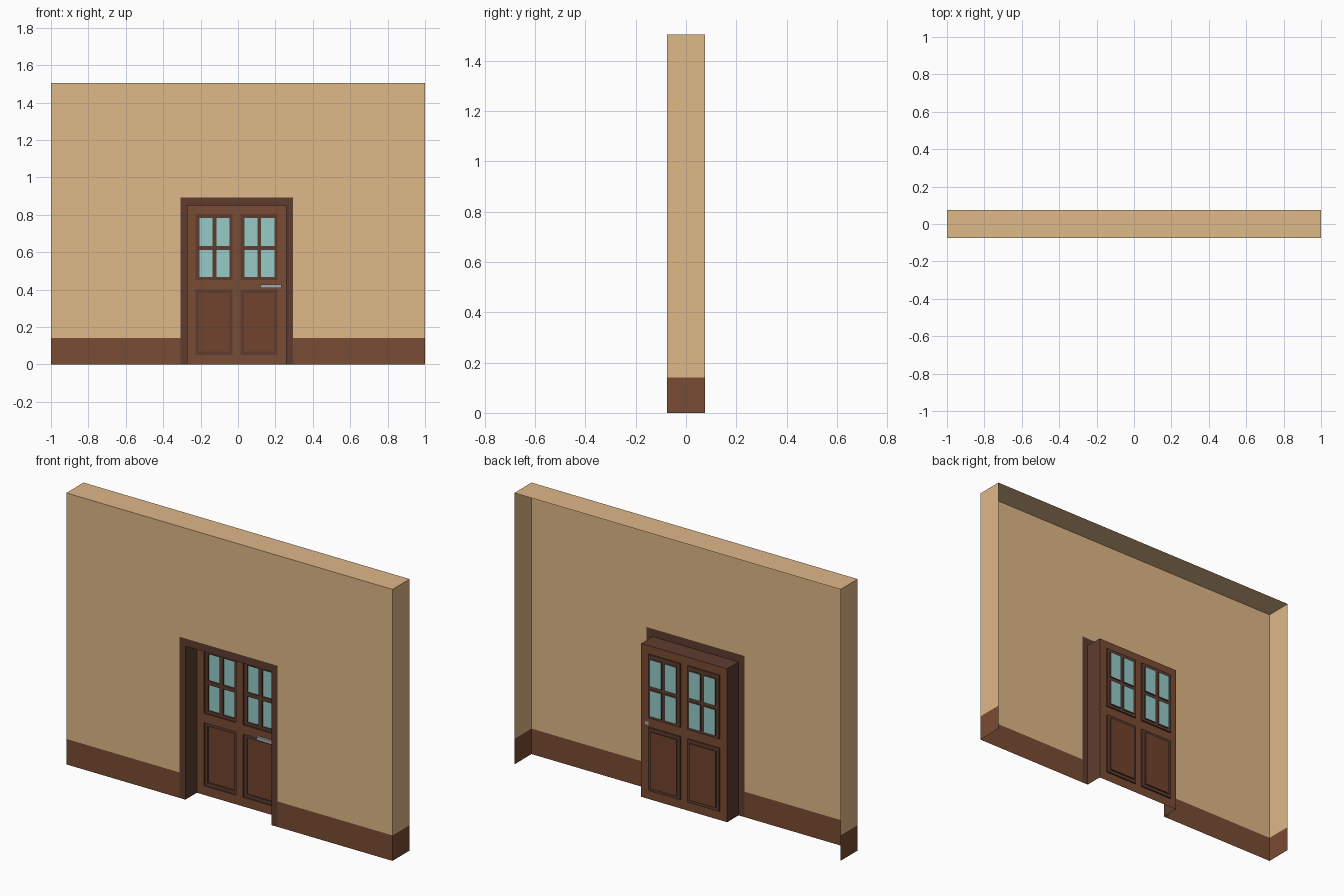
import bpy, bmesh

if "Cube" in bpy.data.objects:
    bpy.data.objects.remove(bpy.data.objects["Cube"])

def material(name, *rgb):
    m = bpy.data.materials.new(name)
    m.diffuse_color = (*rgb, 1)
    m.use_nodes = True
    m.node_tree.nodes["Principled BSDF"].inputs["Base Color"].default_value = m.diffuse_color
    return m

PLASTER = material("plaster", 0.73, 0.479, 0.246)
WOOD = material("wood", 0.195, 0.072, 0.033)
DARK = material("dark_wood", 0.112, 0.046, 0.03)
PANEL = material("panel_wood", 0.165, 0.056, 0.026)
GLASS = material("glass", 0.305, 0.597, 0.578)
METAL = material("metal", 0.4, 0.4, 0.4)

def add(name, mat, build):
    bm = bmesh.new()
    build(bm)
    bmesh.ops.remove_doubles(bm, verts=bm.verts, dist=1e-5)
    me = bpy.data.meshes.new(name)
    bm.to_mesh(me)
    bm.free()
    me.materials.append(mat)
    ob = bpy.data.objects.new(name, me)
    bpy.context.collection.objects.link(ob)

def corners(r, y):
    x0, x1, z0, z1 = r
    return [(x0, y, z0), (x1, y, z0), (x1, y, z1), (x0, y, z1)]

def rect(bm, r, y):
    bm.faces.new([bm.verts.new(c) for c in corners(r, y)])

def ring(bm, r0, y0, r1, y1, sides=(0, 1, 2, 3)):
    # band between two rectangles; sides: bottom, right, top, left
    a, b = corners(r0, y0), corners(r1, y1)
    for i in sides:
        j = (i + 1) % 4
        bm.faces.new([bm.verts.new(c) for c in (a[i], a[j], b[j], b[i])])

def grid(bm, xs, zs, y):
    # sheet with openings in every odd-odd cell
    for i in range(len(xs) - 1):
        for k in range(len(zs) - 1):
            if not (i % 2 and k % 2):
                rect(bm, (xs[i], xs[i + 1], zs[k], zs[k + 1]), y)

def inset(r, d):
    return (r[0] + d, r[1] - d, r[2] + d, r[3] - d)

F, B = -0.075, 0.075          # front and back of the wall shell
D = 0.025                     # plane of the recessed door
SK = 0.141                    # skirting height
H = 1.505
TRIM = (-0.307, 0.294, 0, 0.893)
OPEN = (-0.27, 0.257, 0, 0.85)

# Hollow wall shell, open at the back and bottom
def wall(bm):
    rect(bm, (-1, TRIM[0], SK, H), F)
    rect(bm, (TRIM[1], 1, SK, H), F)
    rect(bm, (TRIM[0], TRIM[1], TRIM[3], H), F)
    r = (-1, 1, SK, H)
    ring(bm, r, B, r, F, (1, 2, 3))
add("wall", PLASTER, wall)

def skirting(bm):
    rect(bm, (-1, TRIM[0], 0, SK), F)
    rect(bm, (TRIM[1], 1, 0, SK), F)
    r = (-1, 1, 0, SK)
    ring(bm, r, B, r, F, (1, 3))
add("skirting", WOOD, skirting)

# Flush door trim with its reveal
def trim(bm):
    ring(bm, TRIM, F, OPEN, F, (1, 2, 3))
    ring(bm, OPEN, F, OPEN, D, (1, 2, 3))
add("door_trim", DARK, trim)

# Door leaf with four openings
XS = (OPEN[0], -0.227, -0.029, 0.013, 0.21, OPEN[1])
ZS = (0, 0.05, 0.40, 0.452, 0.805, OPEN[3])
add("door_leaf", WOOD, lambda bm: grid(bm, XS, ZS, D))

for side, x0, x1 in (("left", XS[1], XS[2]), ("right", XS[3], XS[4])):
    # Lower moulding and wooden panel
    low = (x0, x1, ZS[1], ZS[2])
    inner = inset(low, 0.018)
    def moulding(bm):
        ring(bm, low, D, low, D + 0.008)
        ring(bm, low, D + 0.008, inner, D + 0.008)
        ring(bm, inner, D + 0.008, inner, D + 0.016)
    add("lower_moulding_" + side, DARK, moulding)
    add("lower_panel_" + side, PANEL, lambda bm: rect(bm, inner, D + 0.016))

    # Upper glazing bars and four panes
    top = (x0, x1, ZS[3], ZS[4])
    xs = (x0, x0 + 0.021, x0 + 0.09, x0 + 0.111, x1 - 0.016, x1)
    zs = (ZS[3], 0.468, 0.612, 0.634, 0.783, ZS[4])
    panes = [(xs[i], xs[i + 1], zs[k], zs[k + 1]) for i in (1, 3) for k in (1, 3)]
    def bars(bm):
        ring(bm, top, D, top, D + 0.008)
        grid(bm, xs, zs, D + 0.008)
        for p in panes:
            ring(bm, p, D + 0.008, p, D + 0.016)
    add("glazing_bars_" + side, DARK, bars)
    add("window_panes_" + side, GLASS,
        lambda bm: [rect(bm, p, D + 0.016) for p in panes])

# Lever handle on a short stem
def box(bm, r, y0, y1):
    rect(bm, r, y0)
    ring(bm, r, y1, r, y0)
    bm.faces.new([bm.verts.new(c) for c in reversed(corners(r, y1))])
def handle(bm):
    box(bm, (0.12, 0.233, 0.409, 0.428), -0.01, 0.004)
    box(bm, (0.214, 0.233, 0.409, 0.428), 0.004, D)
add("door_handle", METAL, handle)
